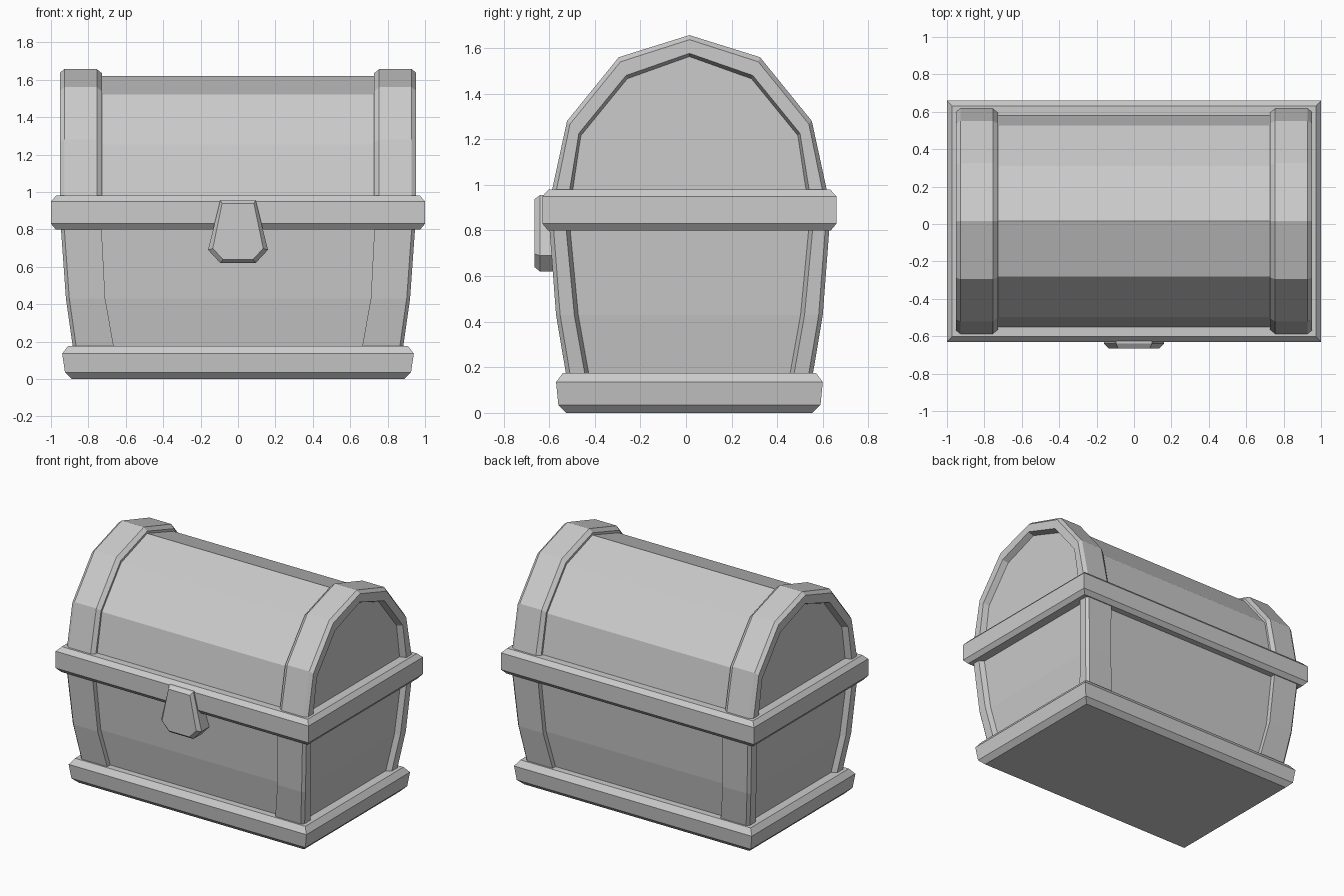
import bpy, bmesh

cube = bpy.data.objects.get("Cube")
if cube:
    bpy.data.objects.remove(cube, do_unlink=True)

YC = 0.015  # centre of the chest body in depth

grey = bpy.data.materials.new("plain grey")
grey.use_nodes = True
grey.diffuse_color = (0.6, 0.6, 0.6, 1)
grey.node_tree.nodes["Principled BSDF"].inputs["Base Color"].default_value = (0.6, 0.6, 0.6, 1)


def loft(name, rings, closed=True, cap=True, y=YC):
    """Skin a list of matching point rings into a flat shaded part."""
    bm = bmesh.new()
    vs = [[bm.verts.new(p) for p in ring] for ring in rings]
    n = len(rings[0])
    for a, b in zip(vs, vs[1:]):
        for i in range(n if closed else n - 1):
            j = (i + 1) % n
            bm.faces.new((a[i], a[j], b[j], b[i]))
    if cap:
        bm.faces.new(vs[0])
        bm.faces.new(vs[-1])
    bmesh.ops.recalc_face_normals(bm, faces=bm.faces)
    mesh = bpy.data.meshes.new(name)
    bm.to_mesh(mesh)
    bm.free()
    mesh.materials.append(grey)
    obj = bpy.data.objects.new(name, mesh)
    obj.location.y = y
    bpy.context.collection.objects.link(obj)
    return obj


def box(name, levels):
    """Stack of rectangles given as (half width, half depth, height)."""
    return loft(name, [[(-x, -y, z), (x, -y, z), (x, y, z), (-x, y, z)] for x, y, z in levels])


# Base slab, lower body and rim
box("base", [(.89, .54, 0), (.925, .575, .035), (.94, .585, .135), (.91, .555, .175)])
box("body", [(.845, .505, .15), (.885, .55, .43), (.915, .58, .85)])
box("rim", [(.975, .62, .80), (1, .645, .83), (1, .645, .95), (.972, .617, .98)])

# Corner straps: outer width, outer depth, inner width, inner depth, height
STRAP = [(.88, .538, .66, .455, .15), (.92, .585, .71, .505, .43), (.95, .617, .732, .545, .85)]
C = 0.018
for sx, side in ((1, "left"), (-1, "right")):
    for sy, end in ((-1, "front"), (1, "back")):
        rings = []
        for xo, yo, xi, yi, z in STRAP:
            pts = [(xi, yo - .06), (xi, yo), (xo - C, yo), (xo, yo - C),
                   (xo, yi), (xo - .06, yi - .03)]
            rings.append([(sx * x, sy * y, z) for x, y in pts])
        loft(f"{side}_{end}_strap", rings)

# Half arches of the lid band, as (half depth, height)
OUTER = [(.602, .90), (.602, .98), (.537, 1.28), (.31, 1.56), (0, 1.657)]
INNER = [(.525, .90), (.525, .98), (.485, 1.226), (.278, 1.48), (0, 1.577)]


def arch(x, t):
    """Lid arch at x, blended from the outer (0) to the inner (1) outline."""
    half = [(a + (c - a) * t, b + (d - b) * t) for (a, b), (c, d) in zip(OUTER, INNER)]
    full = [(-y, z) for y, z in half] + [(y, z) for y, z in half[-2::-1]]
    return [(x, y, z) for y, z in full]


# Lid shell and the two end bands
loft("lid", [arch(-.91, .48), arch(.91, .48)])
BAND = [(.728, .6), (.728, .28), (.755, 0), (.928, 0), (.953, .25), (.953, 1), (.90, 1.22)]
for sx, side in ((1, "left"), (-1, "right")):
    loft(f"{side}_lid_band", [arch(sx * x, t) for x, t in BAND], closed=False, cap=False)

# Latch plate with a bevelled front
LATCH = [(.095, .955), (.16, .69), (.095, .62)]
FACE = [(.085, .938), (.135, .697), (.08, .64)]


def latch_ring(half, y):
    return [(x, y, z) for x, z in half] + [(-x, y, z) for x, z in half[::-1]]


loft("latch", [latch_ring(LATCH, -.54), latch_ring(LATCH, -.64), latch_ring(FACE, -.665)], y=0)
